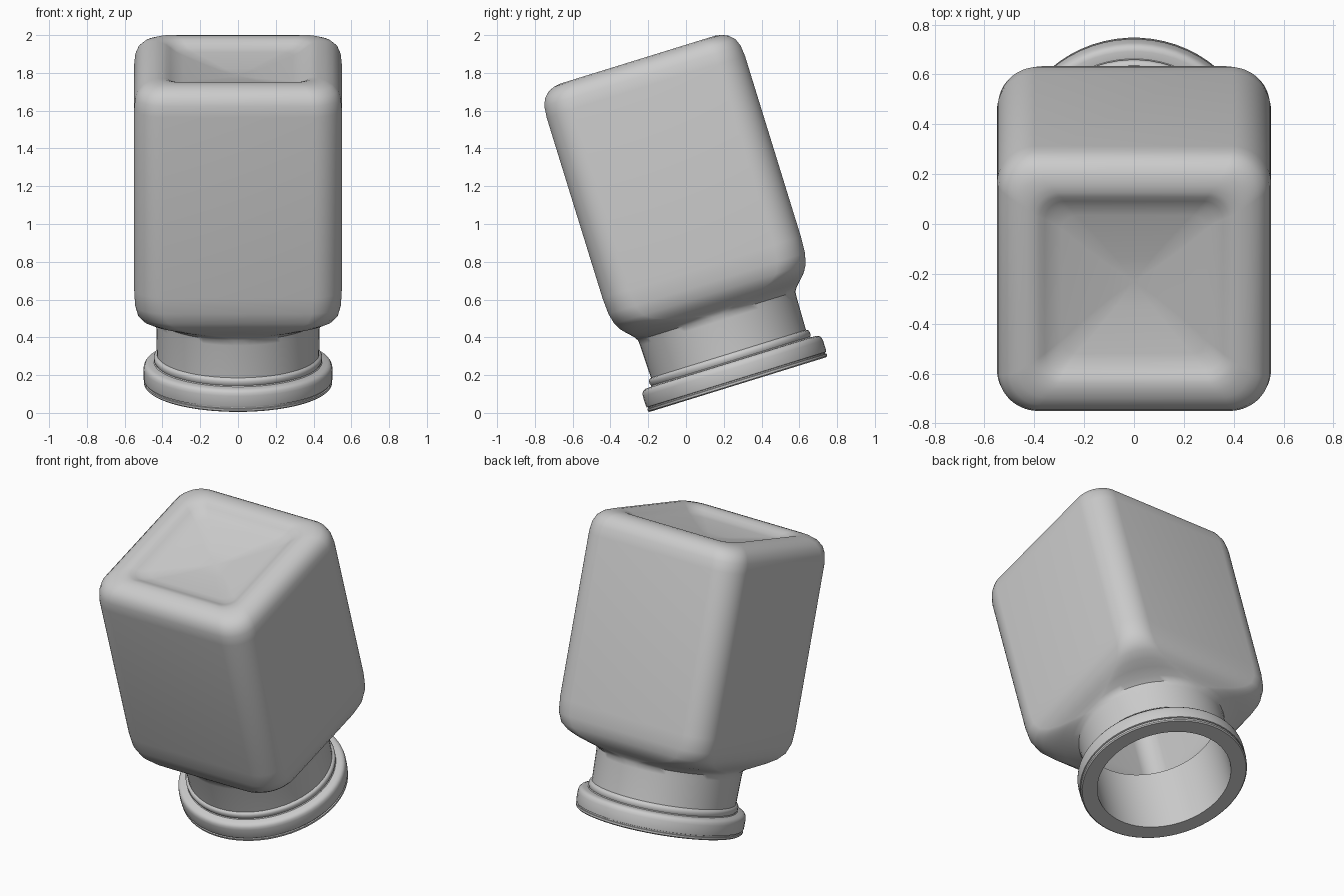
import bpy
import bmesh
from math import sin, cos, pi, radians

cube = bpy.data.objects.get("Cube")
if cube:
    bpy.data.objects.remove(cube, do_unlink=True)

TILT = 0.3                      # the jar leans forward about x
MOUTH = (0, 0.275, 0.15)        # centre of the mouth
ARC = 16                        # points per rounded corner

grey = bpy.data.materials.new("soft grey")
grey.use_nodes = True
COLOUR = (0.6, 0.6, 0.6, 1)
grey.diffuse_color = COLOUR
grey.node_tree.nodes["Principled BSDF"].inputs["Base Color"].default_value = COLOUR


def ring(bm, height, half, radius):
    """Rounded square; a circle when radius equals half."""
    verts = []
    for corner in range(4):
        mid = pi / 4 + corner * pi / 2
        cx = (half - radius) * 2 ** 0.5 * cos(mid)
        cy = (half - radius) * 2 ** 0.5 * sin(mid)
        for i in range(ARC):
            a = (corner + (i + 0.5) / ARC) * pi / 2
            verts.append(bm.verts.new((cx + radius * cos(a), cy + radius * sin(a), height)))
    return verts


def loft(name, sections, start=None, end=None, angle=40):
    """Skin a run of sections; start and end are heights of closing points."""
    bm = bmesh.new()
    rings = [ring(bm, *s) for s in sections]
    n = ARC * 4
    for a, b in zip(rings, rings[1:]):
        for i in range(n):
            j = (i + 1) % n
            bm.faces.new((a[i], b[i], b[j], a[j]))
    if start is not None:
        tip = bm.verts.new((0, 0, start))
        for i in range(n):
            bm.faces.new((tip, rings[0][i], rings[0][(i + 1) % n]))
    if end is not None:
        tip = bm.verts.new((0, 0, end))
        for i in range(n):
            bm.faces.new((rings[-1][i], tip, rings[-1][(i + 1) % n]))
    mesh = bpy.data.meshes.new(name)
    bm.to_mesh(mesh)
    bm.free()
    mesh.materials.append(grey)
    obj = bpy.data.objects.new(name, mesh)
    bpy.context.collection.objects.link(obj)
    obj.location = MOUTH
    obj.rotation_euler = (TILT, 0, 0)
    bpy.ops.object.select_all(action='DESELECT')
    obj.select_set(True)
    bpy.context.view_layer.objects.active = obj
    bpy.ops.object.shade_smooth_by_angle(angle=radians(angle))


def circles(points):
    return [(h, r, r) for h, r in points]


# Outer body: dished base, rounded square sides, shoulder and round neck
dish = [(1.72, 0.1, 0.03), (1.737, 0.2, 0.05), (1.752, 0.29, 0.06), (1.762, 0.33, 0.07),
        (1.779, 0.358, 0.08), (1.792, 0.38, 0.09), (1.799, 0.4, 0.1)]
sides = [(1.8, 0.43, 0.11), (1.794, 0.465, 0.12), (1.778, 0.5, 0.135), (1.75, 0.528, 0.15),
         (1.71, 0.544, 0.16), (1.65, 0.55, 0.16), (0.65, 0.55, 0.16), (0.56, 0.545, 0.16)]
shoulder = [(0.5, 0.53, 0.17), (0.465, 0.51, 0.2), (0.44, 0.488, 0.25), (0.42, 0.468, 0.32),
            (0.4, 0.449, 0.4)]
neck = circles([(0.38, 0.437), (0.35, 0.434), (0.17, 0.43)])
loft("jar_body", dish + sides + shoulder + neck, start=1.712, angle=50)

# Mouth rim: small bead, thick flange, fine groove and flat lip
bead = [(0.17, 0.43), (0.165, 0.441), (0.155, 0.446), (0.14, 0.446), (0.13, 0.441)]
flange = [(0.125, 0.445), (0.123, 0.475), (0.117, 0.489), (0.106, 0.497), (0.09, 0.5),
          (0.035, 0.5), (0.028, 0.498), (0.026, 0.491), (0.02, 0.491), (0.018, 0.498),
          (0.006, 0.497), (0, 0.49), (0, 0.4)]
loft("mouth_rim", circles(bead + flange))

# Hollow inside
inner_neck = circles([(0, 0.4), (0.43, 0.4)])
inner_body = [(0.455, 0.43, 0.28), (0.5, 0.475, 0.16), (0.57, 0.497, 0.12), (0.65, 0.5, 0.11),
              (1.6, 0.5, 0.11), (1.66, 0.48, 0.1), (1.69, 0.43, 0.08)]
loft("inner_lining", inner_neck + inner_body, end=1.66)
